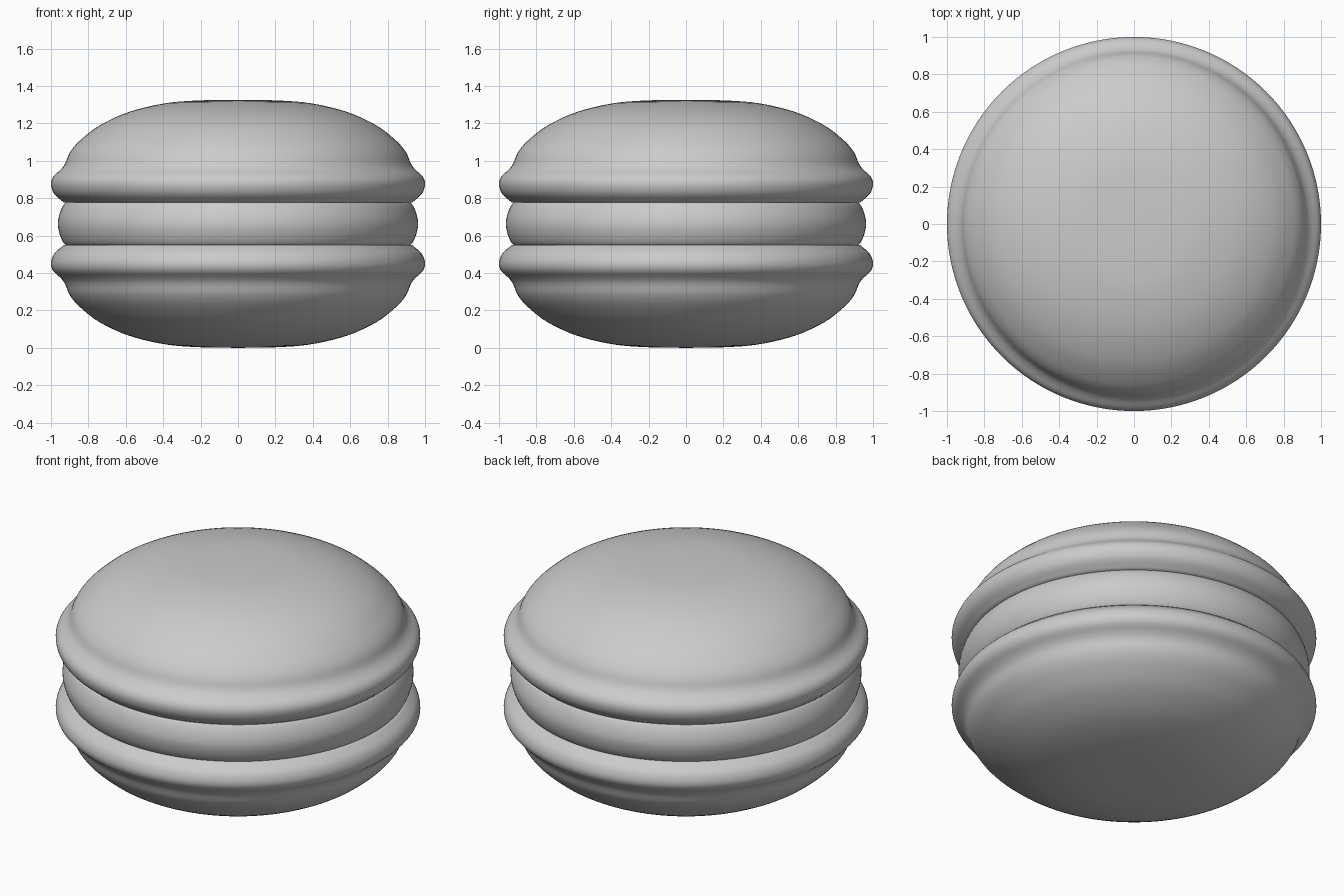
import bpy, bmesh, math
from mathutils import Vector

if "Cube" in bpy.data.objects:
    bpy.data.objects.remove(bpy.data.objects["Cube"])

HEIGHT = 1.326


def smooth_curve(pts, steps=5):
    """Catmull-Rom curve through (radius, height) points."""
    p = [Vector(q) for q in pts]
    p = [2 * p[0] - p[1]] + p + [2 * p[-1] - p[-2]]
    out = []
    for a, b, c, d in zip(p, p[1:], p[2:], p[3:]):
        for i in range(steps):
            t = i / steps
            out.append(0.5 * (2 * b + (c - a) * t + (2 * a - 5 * b + 4 * c - d) * t * t
                              + (3 * b - a - 3 * c + d) * t ** 3))
    return out + [p[-2]]


def lathe(name, profile, segments=128):
    """Spin a profile round z into a closed solid."""
    bm = bmesh.new()
    verts = [bm.verts.new((max(r, 0), 0, z)) for r, z in profile]
    edges = [bm.edges.new(pair) for pair in zip(verts, verts[1:])]
    bmesh.ops.spin(bm, geom=verts + edges, cent=(0, 0, 0), axis=(0, 0, 1),
                   angle=math.tau, steps=segments, use_duplicate=False)
    bmesh.ops.remove_doubles(bm, verts=bm.verts, dist=1e-4)
    bmesh.ops.recalc_face_normals(bm, faces=bm.faces)
    mesh = bpy.data.meshes.new(name)
    bm.to_mesh(mesh)
    bm.free()
    obj = bpy.data.objects.new(name, mesh)
    bpy.context.collection.objects.link(obj)
    bpy.ops.object.select_all(action='DESELECT')
    obj.select_set(True)
    bpy.context.view_layer.objects.active = obj
    bpy.ops.object.shade_smooth_by_angle(angle=math.radians(40))
    return obj


# Domed shell with its ruffled foot, ending in a flat underside
shell = smooth_curve([(0, 1.326), (0.2, 1.323), (0.385, 1.308), (0.58, 1.262),
                      (0.74, 1.189), (0.845, 1.108), (0.898, 1.046), (0.925, 0.984),
                      (0.948, 0.953), (0.988, 0.915), (1.0, 0.873), (0.982, 0.822),
                      (0.93, 0.776)])
shell.append(Vector((0, 0.776)))
lathe("top_shell", shell)
lathe("bottom_shell", [(r, HEIGHT - z) for r, z in shell])

# Bulging cream filling between the shells
side = smooth_curve([(0.90, 0.79), (0.93, 0.768), (0.953, 0.72), (0.963, 0.663),
                     (0.953, 0.606), (0.93, 0.558), (0.90, 0.536)])
lathe("filling", [(0, 0.79)] + [tuple(v) for v in side] + [(0, 0.536)])
